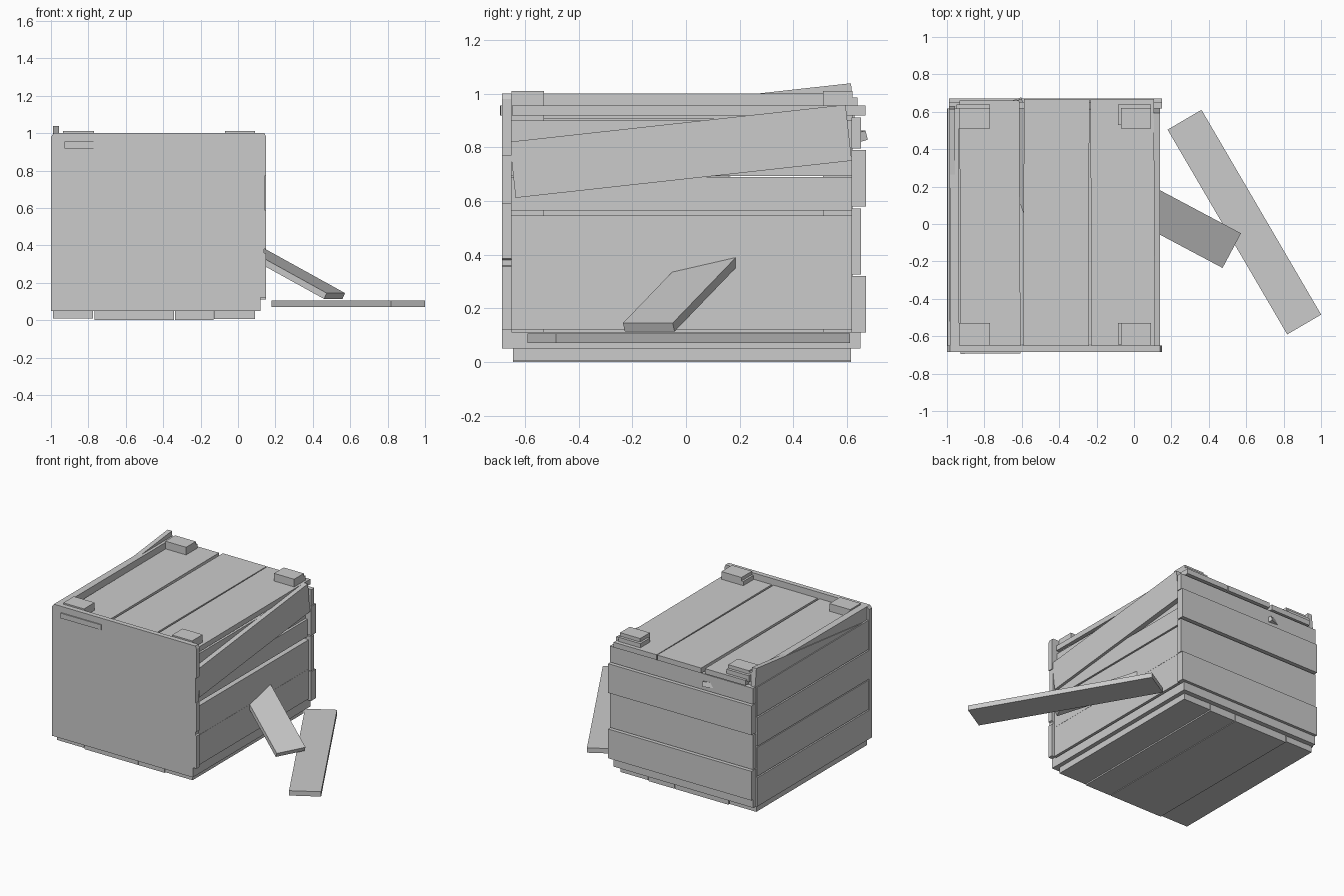
import bpy, bmesh
from math import radians
from mathutils import Matrix, Euler

if "Cube" in bpy.data.objects:
    bpy.data.objects.remove(bpy.data.objects["Cube"])


def finish(name, bm):
    bmesh.ops.recalc_face_normals(bm, faces=bm.faces)
    mesh = bpy.data.meshes.new(name)
    bm.to_mesh(mesh)
    bm.free()
    ob = bpy.data.objects.new(name, mesh)
    bpy.context.collection.objects.link(ob)
    return ob


def board(name, center, size, rot=(0, 0, 0)):
    bm = bmesh.new()
    bmesh.ops.create_cube(bm, size=1, matrix=Matrix.Diagonal((*size, 1)))
    ob = finish(name, bm)
    ob.location = center
    ob.rotation_euler = Euler([radians(a) for a in rot])
    return ob


def span(name, x, y, z, yaw=0):
    c = [(a + b) / 2 for a, b in (x, y, z)]
    return board(name, c, [b - a for a, b in (x, y, z)], (0, 0, yaw))


# Front panel, with small notches in its right edge
outline = [(-1, .05), (.12, .05), (.12, .12), (.15, .12), (.15, .355), (.14, .36),
           (.14, .38), (.15, .385), (.15, .59), (.143, .59), (.143, .77),
           (.15, .77), (.15, .98), (.14, 1.0), (-.985, 1.0), (-1, .98)]
bm = bmesh.new()
face = bm.faces.new([bm.verts.new((x, -.685, z)) for x, z in outline])
out = bmesh.ops.extrude_face_region(bm, geom=[face])
bmesh.ops.translate(bm, vec=(0, .035, 0),
                    verts=[v for v in out['geom'] if isinstance(v, bmesh.types.BMVert)])
finish("front_panel", bm)

# Back planks, alternating in depth
for z0, z1, y1, x1 in [(.05, .11, .65, .12), (.11, .32, .67, .15), (.325, .572, .652, .15),
                       (.58, .79, .67, .15), (.795, .91, .652, .15)]:
    span("back_plank", (-.99, x1), (.617, y1), (z0, z1))

# Left planks
for z0, z1, x0 in [(.05, .257, -1), (.264, .473, -.997), (.482, .688, -1), (.695, .905, -.997)]:
    span("left_plank", (x0, -.965), (-.65, .617), (z0, z1))
span("left_top_rail", (-.985, -.935), (-.65, .617), (.905, 1.0))
board("left_tilted_plank", (-.973, 0, .865), (.034, 1.26, .21), (6.3, 0, 0))

# Right planks
span("right_bottom_rail", (.08, .12), (-.65, .64), (.05, .112))
for z0, z1, x1 in [(.12, .335, .13), (.336, .545, .13), (.565, .69, .12), (.692, .9, .105)]:
    span("right_plank", (.085, x1), (-.65, .617), (z0, z1))
board("right_tilted_plank", (.122, -.02, .785), (.036, 1.26, .21), (6.3, 0, 0))

# Top planks
span("top_plank", (-.93, -.61), (-.693, .66), (.918, .955), .3)
span("top_plank", (-.59, -.24), (-.65, .668), (.918, .955), -.1)
span("top_plank", (-.23, .11), (-.65, .668), (.918, .955), .3)

# Bottom planks
for x0, x1, z0 in [(-.99, -.775, .008), (-.768, -.343, 0), (-.338, -.132, 0), (-.128, .09, .006)]:
    span("bottom_plank", (x0, x1), (-.645, .615), (z0, .055))

# Corner posts that rise above the top planks
for x0, x1 in [(-.935, -.77), (-.07, .09)]:
    for y0, y1 in [(-.65, -.53), (.51, .62)]:
        span("corner_post", (x0, x1), (y0, y1), (.05, 1.01))
        s = -.015 if y0 < 0 else .02
        span("corner_cap", (x0 - .015, x1), (min(y0, y0 + s) + .02, y1 + max(s, 0)), (.94, .985))

# Loose boards: one poking through the back, one leaning, one on the ground
board("stray_inner_board", (-.58, .32, .76), (.7, .2, .035), (0, 14, -70))
board("leaning_board", (.27, -.008, .265), (.62, .21, .035), (0, 26, -28))
board("ground_board", (.59, .01, .088), (1.268, .21, .035), (0, 0, -59.7))
